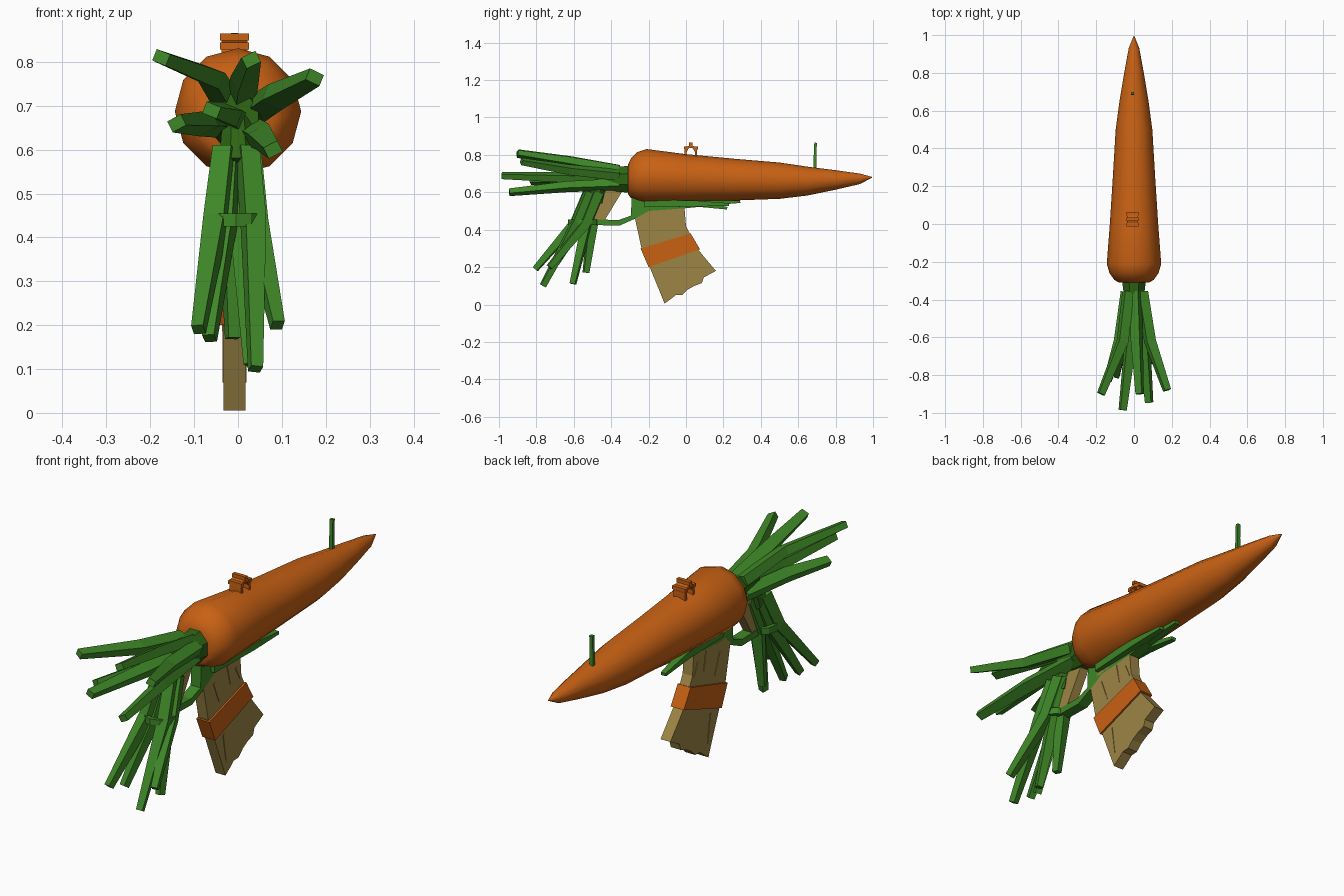
import bpy, bmesh, math
from mathutils import Vector

cube = bpy.data.objects.get("Cube")
if cube:
    bpy.data.objects.remove(cube, do_unlink=True)

OFF = -0.008  # the small fittings sit slightly to one side


def material(name, rgb):
    m = bpy.data.materials.new(name)
    m.use_nodes = True
    m.diffuse_color = (*rgb, 1)
    b = m.node_tree.nodes["Principled BSDF"]
    b.inputs["Base Color"].default_value = (*rgb, 1)
    b.inputs["Roughness"].default_value = 0.8
    return m


ORANGE = material("carrot orange", (0.58, 0.12, 0.007))
GREEN = material("leaf green", (0.048, 0.24, 0.02))
DARK = material("stem green", (0.028, 0.13, 0.007))
WOOD = material("pale wood", (0.34, 0.235, 0.06))


def finish(name, bm, mat, smooth=False):
    bmesh.ops.recalc_face_normals(bm, faces=bm.faces)
    me = bpy.data.meshes.new(name)
    bm.to_mesh(me)
    bm.free()
    me.materials.append(mat)
    ob = bpy.data.objects.new(name, me)
    bpy.context.collection.objects.link(ob)
    if smooth:
        bpy.ops.object.select_all(action="DESELECT")
        ob.select_set(True)
        bpy.context.view_layer.objects.active = ob
        bpy.ops.object.shade_smooth_by_angle(angle=math.radians(40))
    return ob


def skin(bm, rings, closed=False):
    """Join rings of points with quads; cap the ends unless closed."""
    vs = [[bm.verts.new(p) for p in r] for r in rings]
    n = len(vs[0])
    pairs = list(zip(vs, vs[1:])) + ([(vs[-1], vs[0])] if closed else [])
    for a, b in pairs:
        for i in range(n):
            j = (i + 1) % n
            bm.faces.new((a[i], a[j], b[j], b[i]))
    if not closed:
        bm.faces.new(vs[0])
        bm.faces.new(vs[-1])


def sweep(name, path, sizes, mat, side, sides=4):
    """Sweep a tapered section; sizes are (half width, half thickness)."""
    pts = [Vector(p) for p in path]
    rings = []
    for i, p in enumerate(pts):
        d = (pts[min(i + 1, len(pts) - 1)] - pts[max(i - 1, 0)]).normalized()
        u = (Vector(side) - d * d.dot(Vector(side))).normalized()
        v = d.cross(u)
        w, t = sizes[i]
        k = 1.414 if sides == 4 else 1
        angles = [2 * math.pi * (s + 0.5) / sides for s in range(sides)]
        rings.append([p + k * (u * w * math.cos(a) + v * t * math.sin(a)) for a in angles])
    bm = bmesh.new()
    skin(bm, rings)
    return finish(name, bm, mat)


def slab(name, outline, x0, x1, mat):
    """Extrude a (y, z) outline across x."""
    bm = bmesh.new()
    skin(bm, [[(x, y, z) for y, z in outline] for x in (x0, x1)])
    return finish(name, bm, mat)


# Carrot body: twelve-sided rings (y, centre z, radius)
bm = bmesh.new()
rings = []
for y, zc, r in [(-.31, .67, .08), (-.295, .675, .105), (-.26, .685, .13), (-.21, .687, .144),
                 (0, .676, .128), (.25, .668, .112), (.5, .662, .097), (.65, .66, .077),
                 (.8, .666, .052), (.93, .672, .028), (.985, .679, .006), (.995, .68, .002)]:
    rings.append([(r * math.sin(k * math.pi / 6), y, zc + r * math.cos(k * math.pi / 6))
                  for k in range(12)])
skin(bm, rings)
finish("carrot_body", bm, ORANGE, True)

# Rear tuft: a stem base and leaves spreading from it
sweep("tuft_base", [(0, -.29, .67), (0, -.36, .67), (0, -.47, .675)],
      [(.07, .08), (.06, .072), (.05, .055)], DARK, (1, 0, 0), 8)
rear = [((-.06, -.62, .765), (-.175, -.9, .81)), ((.015, -.62, .76), (.03, -.9, .805)),
        ((.085, -.62, .72), (.175, -.88, .765)), ((-.075, -.62, .66), (-.14, -.83, .66)),
        ((-.02, -.64, .68), (-.06, -.985, .69)), ((.055, -.64, .63), (.08, -.945, .6))]
for i, (mid, tip) in enumerate(rear):
    start = (mid[0] * .5, -.36, .67 + (mid[2] - .68) * .55)
    sweep(f"rear_leaf_{i + 1}", [start, mid, tip], [(.026, .022), (.026, .02), (.018, .014)],
          GREEN, (1, 0, .5 if i % 2 else -.4))

# Hanging bundle: stem base, wooden peg and leaves
sweep("bundle_base", [(0, -.42, .69), (0, -.475, .62), (0, -.5, .56)],
      [(.03, .03), (.042, .05), (.045, .06)], DARK, (1, 0, 0), 8)
sweep("wooden_peg", [(OFF, -.36, .66), (OFF, -.47, .45)], [(.022, .045), (.022, .03)],
      WOOD, (1, 0, 0))
hanging = [((-.05, -.59, .44), (-.09, -.805, .19)), ((.035, -.585, .44), (.04, -.765, .1)),
           ((-.03, -.56, .44), (-.065, -.73, .17)), ((.04, -.54, .43), (.09, -.73, .2)),
           ((.01, -.53, .43), (.03, -.605, .11)), ((-.015, -.5, .43), (-.012, -.535, .17))]
for i, (mid, tip) in enumerate(hanging):
    start = (mid[0] * .6, mid[1] + .07, .6)
    sweep(f"hanging_leaf_{i + 1}", [start, mid, tip], [(.022, .026), (.024, .024), (.014, .015)],
          GREEN, (1, .3 if i % 2 else -.3, 0))

# Band tied around the bundle
bm = bmesh.new()
rings = []
for k in range(12):
    c, s = math.cos(k * math.pi / 6), math.sin(k * math.pi / 6)
    rings.append([(OFF / 2 + rx * c, -.55 + (rx + .012) * s, z)
                  for rx, z in ((.068, .425), (.068, .455), (.05, .455), (.05, .425))])
skin(bm, rings, True)
finish("bundle_band", bm, GREEN)

# Strap from the band up to the body, with leaves lying along the underside
slab("strap", [(-.5, .425), (-.355, .422), (-.27, .46), (-.2, .5), (0, .515), (.1, .525),
               (.1, .55), (-.15, .56), (-.29, .57), (-.295, .475), (-.36, .452), (-.5, .455)],
     OFF - .025, OFF + .025, GREEN)
for i, (x, y, z) in enumerate([(-.04, .22, .515), (0, .29, .55), (.035, .23, .535)]):
    sweep(f"underside_leaf_{i + 1}", [(x * .4, -.22, .54), (x * .8, .05, .54), (x, y, z)],
          [(.022, .02), (.02, .016), (.012, .007)], GREEN, (1, 0, 0))

# Wooden grip with a broken lower end
grip = [(-.275, .47), (-.24, .31), (-.19, .19), (-.145, .08), (-.115, .005), (-.08, .03),
        (-.055, .05), (-.02, .052), (.01, .08), (.045, .1), (.085, .115), (.095, .145),
        (.16, .18), (.105, .245), (.06, .3), (.02, .38), (0, .42), (-.01, .54), (-.2, .54)]
slab("grip", grip, OFF - .025, OFF + .025, WOOD)

# Raised splinters on both faces of the grip
for side in (-1, 1):
    for i, (y, z, dy, dz) in enumerate([(-.2, .46, .04, -.1), (-.1, .5, .02, -.09),
                                        (-.04, .47, .03, -.06), (-.13, .2, .02, -.13)]):
        x = OFF + side * .026
        sweep(f"splinter_{i + 1}_{'left' if side > 0 else 'right'}",
              [(x, y, z), (x, y + dy, z + dz)], [(.002, .005), (.001, .002)], WOOD, (1, 0, 0))

# Orange wrap around the grip
slab("grip_wrap", [(-.243, .3), (-.2, .2), (.075, .295), (.025, .38)],
     OFF - .033, OFF + .033, ORANGE)

# Rear sight: arch with small ridges at its corners
outer = [(-.008, .78), (-.008, .825), (.005, .845), (.025, .852), (.045, .845), (.06, .825),
         (.06, .78)]
inner = [(.048, .78), (.048, .815), (.036, .835), (.025, .838), (.014, .835), (.004, .815),
         (.004, .78)]
slab("rear_sight", outer + inner, OFF - .03, OFF + .03, ORANGE)
for i, (y, z) in enumerate([(-.003, .836), (.025, .857), (.055, .836)]):
    slab(f"sight_ridge_{i + 1}", [(y + a * .009, z + b * .008) for a, b in
                                  ((-1, -1), (1, -1), (1, 1), (-1, 1))],
         OFF - .033, OFF + .033, ORANGE)

# Front sight: thin green stalk
sweep("front_sight", [(OFF, .69, .7), (OFF, .69, .8), (OFF, .693, .865)],
      [(.009, .008), (.008, .007), (.008, .007)], GREEN, (1, 0, 0))
